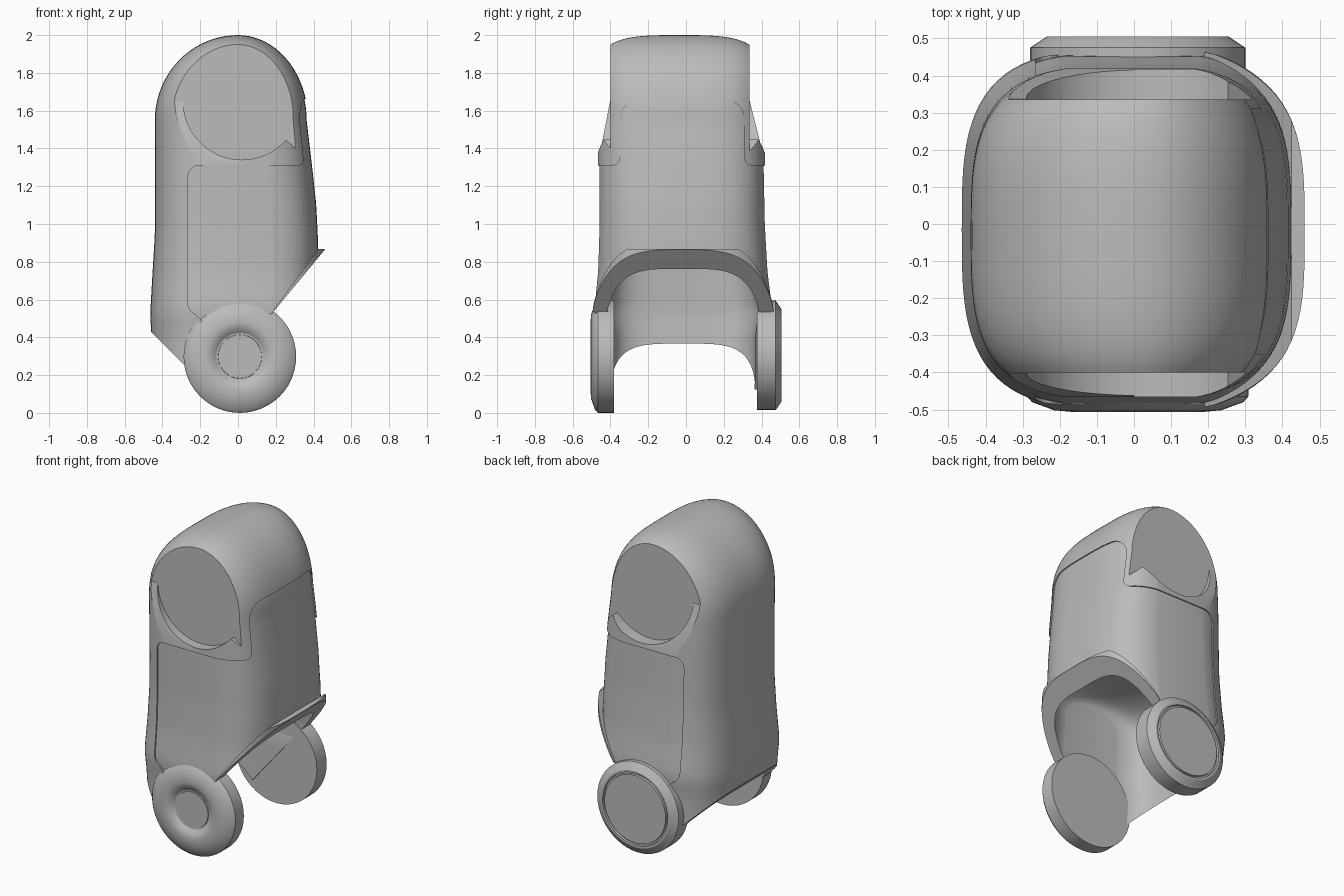
import bpy, bmesh
from math import sin, cos, pi, radians

old = bpy.data.objects.get("Cube")
if old:
    bpy.data.objects.remove(old, do_unlink=True)

grey = bpy.data.materials.new("plain grey")
grey.use_nodes = True
grey.diffuse_color = (0.5, 0.5, 0.5, 1)
grey.node_tree.nodes["Principled BSDF"].inputs["Base Color"].default_value = (0.5, 0.5, 0.5, 1)


def finish(name, bm, helper=False):
    bmesh.ops.remove_doubles(bm, verts=bm.verts, dist=1e-5)
    bmesh.ops.recalc_face_normals(bm, faces=bm.faces)
    mesh = bpy.data.meshes.new(name)
    bm.to_mesh(mesh)
    bm.free()
    obj = bpy.data.objects.new(name, mesh)
    bpy.context.collection.objects.link(obj)
    mesh.materials.append(grey)
    obj.hide_render = helper
    return obj


def lerp(table, z):
    if z <= table[0][0]:
        return table[0][1]
    for (a, va), (b, vb) in zip(table, table[1:]):
        if z <= b:
            return va + (vb - va) * (z - a) / (b - a)
    return table[-1][1]


# Outline of the pod by height: back edge, front edge, half width, sideways shift
BACK = [(0.1, -0.44), (0.4, -0.458), (0.52, -0.465), (0.7, -0.455), (0.95, -0.44)]
FRONT = [(0.1, 0.43), (0.9, 0.432), (1.1, 0.422), (1.3, 0.4), (1.55, 0.37)]
WIDTH = [(0.1, 0.465), (0.42, 0.47), (0.55, 0.487), (0.75, 0.464), (1.0, 0.453),
         (1.4, 0.45), (1.6, 0.446), (2.0, 0.446)]
SHIFT = [(0.6, -0.015), (1.0, -0.02), (1.4, -0.025), (1.7, -0.033)]


def pod(name, shoulder, top, scale, inset, n=3.3, helper=False):
    """Domed body: outlines stacked across y, shrinking to a rounded side."""
    rows = [(0.1 + (shoulder - 0.1) * i / 30, 1) for i in range(31)]
    rows += [(shoulder + (top - shoulder) * sin(pi / 2 * i / 20),
              cos(pi / 2 * i / 20)) for i in range(1, 21)]
    stations = [0.982 * sin(pi / 2 * k / 22) for k in range(-22, 23)]
    bm = bmesh.new()
    rings = []
    for t in stations:
        s = (1 - abs(t) ** n) ** (1 / n)
        sides = []
        for table in (BACK, FRONT):
            col = []
            for z, c in rows:
                x = lerp(table, min(z, shoulder)) * c * s * scale
                zz = z if z < shoulder else shoulder + (z - shoulder) * s ** 0.52
                y = t * (lerp(WIDTH, zz) - inset) + lerp(SHIFT, zz)
                col.append(bm.verts.new((x, y, zz)))
            sides.append(col)
        rings.append(sides)
    for a, b in zip(rings, rings[1:]):
        for ca, cb in zip(a, b):
            for i in range(len(rows) - 1):
                bm.faces.new((ca[i], ca[i + 1], cb[i + 1], cb[i]))
        bm.faces.new((a[0][0], a[1][0], b[1][0], b[0][0]))
    for left, right in (rings[0], rings[-1]):
        for i in range(len(rows) - 1):
            bm.faces.new((left[i], right[i], right[i + 1], left[i + 1]))
    return finish(name, bm, helper)


def prism(name, pts, lo, hi, axis="y"):
    """Cutter: a flat outline pushed along y or x."""
    bm = bmesh.new()
    put = (lambda u, v, w: (u, w, v)) if axis == "y" else (lambda u, v, w: (w, u, v))
    a = [bm.verts.new(put(u, v, lo)) for u, v in pts]
    b = [bm.verts.new(put(u, v, hi)) for u, v in pts]
    bm.faces.new(a)
    bm.faces.new(b)
    for i in range(len(pts)):
        j = (i + 1) % len(pts)
        bm.faces.new((a[i], a[j], b[j], b[i]))
    return finish(name, bm, True)


def arc(cx, cz, r, start, end, steps):
    angles = [radians(start + (end - start) * i / steps) for i in range(steps + 1)]
    return [(cx + r * cos(a), cz + r * sin(a)) for a in angles]


def carve(obj, cutter, mode="DIFFERENCE"):
    mod = obj.modifiers.new(cutter.name, "BOOLEAN")
    mod.object, mod.operation, mod.solver = cutter, mode, "EXACT"
    bpy.context.view_layer.objects.active = obj
    bpy.ops.object.modifier_apply(modifier=mod.name)


def smooth(obj, angle=20):
    bpy.ops.object.select_all(action="DESELECT")
    obj.select_set(True)
    bpy.context.view_layer.objects.active = obj
    bpy.ops.object.shade_smooth_by_angle(angle=radians(angle))


# Body shell, recessed panel body and opening lip
shell = pod("body_shell", 1.55, 2.0, 1, 0)
panel = pod("recessed_panel", 1.55, 1.985, 0.982, 0.008)
lip = pod("opening_lip", 1.55, 2.0, 1.065, -0.002)

# Cutters
cavity = pod("cavity_cutter", 0.82, 1.0, 0.87, 0.08, 4, True)
under = prism("underside_cutter", [(-0.6, 0.57), (-0.153, 0.123), (0.7, 1.155),
                                   (0.7, -0.2), (-0.6, -0.2)], -1, 1)
slab = prism("lip_slab", [(0.19, 0.538), (0.462, 0.867), (0.425, 0.867), (0.19, 0.548)], -1, 1)
face = arc(0.02, 1.65, 0.31, -41, -180, 36)
face += [(-0.6, 1.65), (-0.6, 2.3), (0.6, 2.3), (0.6, 1.345), (0.365, 1.345)]
faces = [prism("face_cutter", face, -0.7, -0.4), prism("rear_face_cutter", face, 0.335, 0.7)]
faces += [prism("cheek_cutter", [(inner, 1.66), (outer, 1.3), (far, 1.3), (far, 1.66)],
                -1, 0, "x")
          for inner, outer, far in ((-0.4, -0.47, -0.7), (0.335, 0.425, 0.7))]
side_panel = prism("side_panel_cutter",
                   arc(-0.205, 1.25, 0.06, 180, 90, 8) + [(0.7, 1.31), (0.7, 0.1), (0.0, 0.3)]
                   + arc(-0.205, 0.58, 0.06, 250, 180, 8), -1, 1)
chest = prism("chest_cutter",
              [(-0.39, 1.29)] + arc(-0.39, 1.35, 0.04, -90, 0, 6)
              + arc(-0.24, 1.55, 0.11, 180, 90, 8) + arc(0.2, 1.55, 0.11, 90, 0, 8)
              + arc(0.35, 1.35, 0.04, 180, 270, 6) + [(0.35, 1.29)], 0.1, 1, "x")

for part in (shell, panel):
    for cutter in (under, cavity, *faces):
        carve(part, cutter)
for cutter in (side_panel, chest):
    carve(shell, cutter)
carve(lip, slab, "INTERSECT")
carve(lip, cavity)
for part in (shell, panel, lip):
    smooth(part)


def wheel(name, side, height, profile, segments=48):
    bm = bmesh.new()
    verts = [bm.verts.new((r, side * y, 0)) for r, y in profile]
    edges = [bm.edges.new(p) for p in zip(verts, verts[1:])]
    bmesh.ops.spin(bm, geom=verts + edges, cent=(0, 0, 0), axis=(0, 1, 0),
                   angle=2 * pi, steps=segments)
    obj = finish(name, bm)
    obj.location = (0.01, 0, height)
    smooth(obj, 32)


# Wheels: dished hub on one side, grooved cover on the other
wheel("front_wheel", -1, 0.298, [(0, 0.38), (0.298, 0.38), (0.298, 0.465), (0.285, 0.48),
                                 (0.225, 0.502), (0.18, 0.506), (0.16, 0.502),
                                 (0.14, 0.492), (0.125, 0.48), (0.116, 0.479),
                                 (0.115, 0.485), (0, 0.485)])
wheel("rear_wheel", 1, 0.305, [(0, 0.375), (0.29, 0.375), (0.29, 0.475), (0.245, 0.505),
                               (0.232, 0.505), (0.23, 0.492), (0.22, 0.492), (0.218, 0.505),
                               (0, 0.505)])

# Clear the cutters away
for obj in [o for o in bpy.context.collection.objects if o.hide_render]:
    bpy.data.objects.remove(obj, do_unlink=True)
